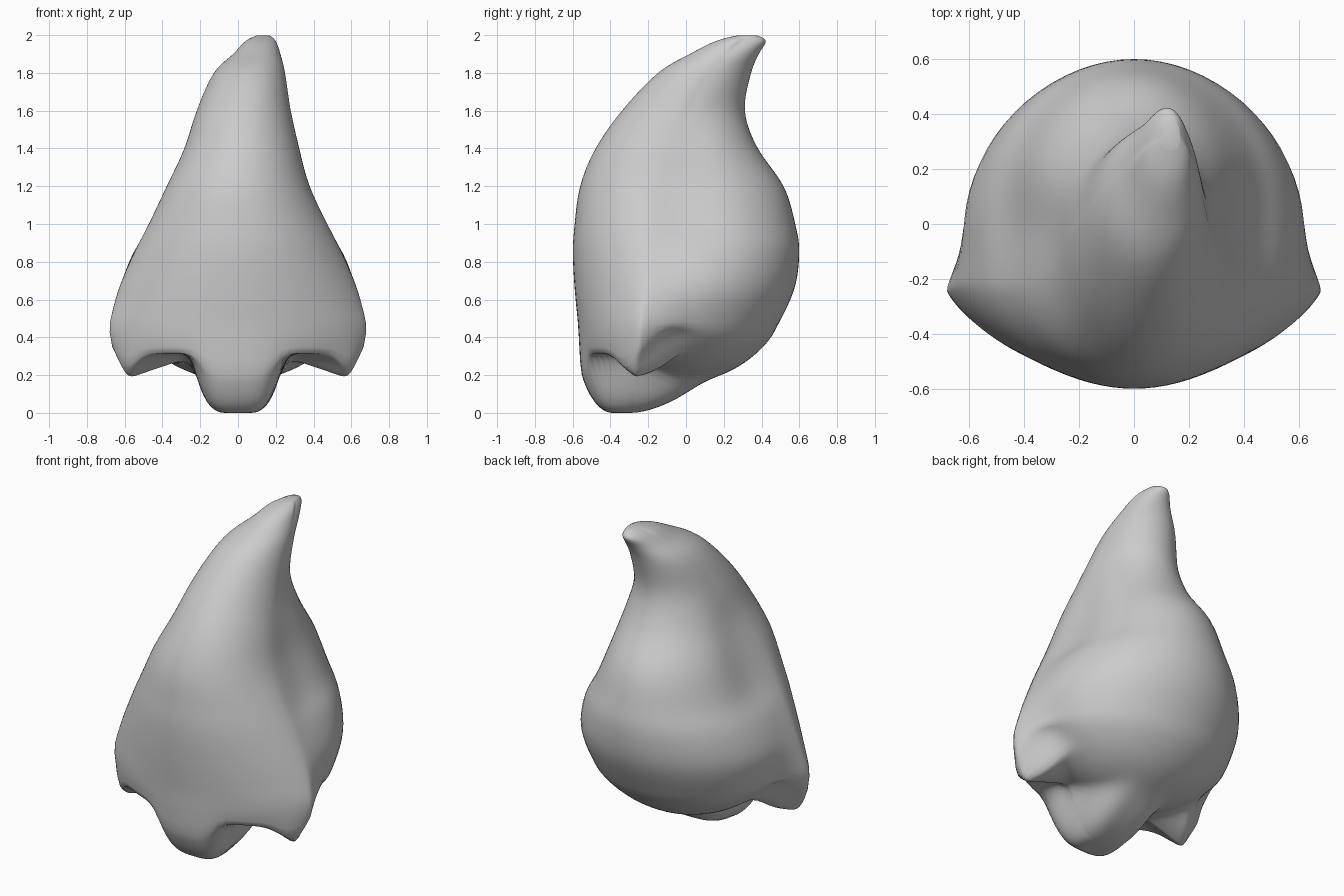
import bpy, bmesh, math

if "Cube" in bpy.data.objects:
    bpy.data.objects.remove(bpy.data.objects["Cube"])

N = 88          # points around each section
STEPS = 5       # spline steps between key sections
CAP = 28        # rings closing the underside

# key sections: z, centre x, front y, back y, front half width, y of that width, bulb half width, side dent
SECTIONS = [
    (0.45, 0.00, -0.570, 0.480, 0.69, -0.24, 0.56, -0.02),
    (0.65, 0.00, -0.590, 0.575, 0.635, -0.21, 0.61, -0.01),
    (0.85, 0.00, -0.600, 0.602, 0.55, -0.20, 0.565, 0.01),
    (1.00, 0.00, -0.590, 0.580, 0.475, -0.20, 0.48, 0.03),
    (1.20, 0.00, -0.562, 0.520, 0.38, -0.18, 0.395, 0.03),
    (1.40, 0.02, -0.480, 0.380, 0.305, -0.12, 0.315, 0.015),
    (1.60, 0.03, -0.340, 0.310, 0.25, -0.02, 0.245, 0.0),
    (1.80, 0.06, -0.150, 0.345, 0.19, 0.10, 0.187, 0.0),
    (1.90, 0.10, 0.020, 0.385, 0.125, 0.20, 0.123, 0.0),
    (1.97, 0.12, 0.160, 0.425, 0.08, 0.27, 0.07, 0.0),
    (2.00, 0.135, 0.280, 0.370, 0.03, 0.31, 0.03, 0.0),
]


def spline(p0, p1, p2, p3, t):
    return [0.5 * (2 * b + (c - a) * t + (2 * a - 5 * b + 4 * c - d) * t * t
                   + (3 * b - a - 3 * c + d) * t ** 3)
            for a, b, c, d in zip(p0, p1, p2, p3)]


def section(z, cx, yf, yb, w, yw, bulb, dent):
    """Horizontal outline: pointed shield in front, round bulb behind."""
    pts = []
    power = 1 + 0.6 * min(1, max(0, (1.2 - z) / 0.8))
    yc = yw + max(0.02, -yw)            # centre of the round bulb
    for i in range(N):
        a = 2 * math.pi * i / N
        c, s = math.cos(a), math.sin(a)
        side = 1 if s >= 0 else -1
        if c >= 0:
            x, y = w * abs(s), yw + (yf - yw) * c ** power
        else:
            u = math.atan2(-c, abs(s)) / (math.pi / 2)
            cut = 0.8 * (yc - yw) / (yb - yw)
            if u < cut:
                t = u / cut
                x, y = w + (bulb - w) * t, yw + (yc - yw) * t
            else:
                b = (u - cut) / (1 - cut) * math.pi / 2
                x, y = bulb * math.cos(b), yc + (yb - yc) * math.sin(b)
            x -= dent * math.exp(-((u - 0.22) / 0.15) ** 2)
        pts.append((cx + side * x, y, z))
    return pts


def underside(x, y):
    """Height of the underside: bulb, central lobe, wing tips and notch."""
    x = abs(x)
    bulb = 0.84 - 1.12 * math.sqrt(max(0, 0.36 - (x / 1.16) ** 2 - y * y))
    d = y + 0.34
    lobe = -0.005 + 0.25 * (x / 0.235) ** 4 + (21 * -d ** 3 if d < 0 else 0.95 * d * d)
    e = y + 0.27
    dx = x - (0.59 - 0.5 * max(0, e))
    wing = 0.18 + (2.3 * dx if dx > 0 else -0.35 * dx)
    wing += -0.8 * e if e < 0 else 0.1 * e + 2.0 * e * e
    notch = 0.315 + 1.2 * max(0, y + 0.25)
    k = 0.02
    vals = (bulb, lobe, wing, notch, 0.46)
    m = min(vals)
    return min(0.45, m - k * math.log(sum(math.exp((m - v) / k) for v in vals)))


rings = []
# underside, from the centre outwards
base = section(*SECTIONS[0])
for j in range(1, CAP):
    f = (j / CAP) ** 0.8
    ring = []
    for x, y, z in base:
        px, py = x * f, -0.28 + (y + 0.28) * f
        ring.append((px, py, max(0, underside(px, py))))
    rings.append(ring)

# body, swept up to the bent tip
last = len(SECTIONS) - 1
for k in range(last):
    keys = [SECTIONS[min(last, max(0, k + o))] for o in (-1, 0, 1, 2)]
    for t in range(STEPS):
        rings.append(section(*spline(*keys, t / STEPS)))
rings.append(section(*SECTIONS[-1]))

bm = bmesh.new()
loops = [[bm.verts.new(p) for p in r] for r in rings]
for lo, hi in zip(loops, loops[1:]):
    for i in range(N):
        n = (i + 1) % N
        bm.faces.new((lo[i], lo[n], hi[n], hi[i]))
bm.faces.new(loops[0][::-1])
bm.faces.new(loops[-1])
bmesh.ops.recalc_face_normals(bm, faces=bm.faces)
mesh = bpy.data.meshes.new("hooked_body")
bm.to_mesh(mesh)
bm.free()
body = bpy.data.objects.new("hooked_body", mesh)
bpy.context.collection.objects.link(body)

# soften the creases
smooth = body.modifiers.new("soften", 'SMOOTH')
smooth.factor = 0.5
smooth.iterations = 6
for poly in mesh.polygons:
    poly.use_smooth = True
